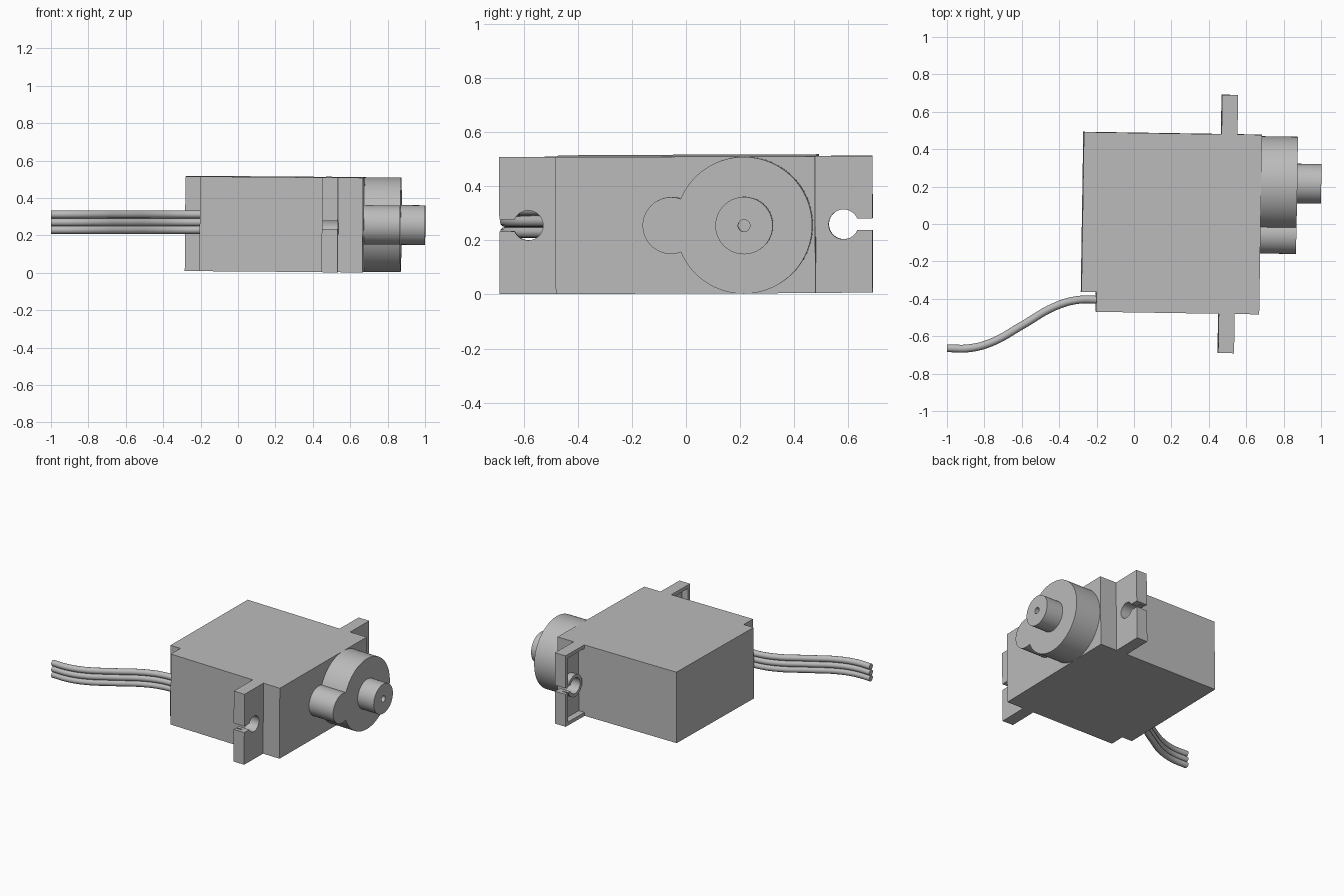
import bpy, bmesh
from math import radians, pi
from mathutils import Matrix, Euler, Vector

cube = bpy.data.objects.get("Cube")
if cube:
    bpy.data.objects.remove(cube)

# The whole device sits very slightly askew
POSE = Matrix.Translation((0.2, 0.005, 0.26)) @ Euler(
    (radians(0.2), radians(0.45), radians(-0.9))).to_matrix().to_4x4()
HALF = 0.253

grey = bpy.data.materials.new("plain_grey")
grey.use_nodes = True
grey.diffuse_color = (0.5, 0.5, 0.5, 1)
grey.node_tree.nodes["Principled BSDF"].inputs["Base Color"].default_value = (0.5, 0.5, 0.5, 1)


def finish(name, bm):
    bmesh.ops.recalc_face_normals(bm, faces=bm.faces[:])
    mesh = bpy.data.meshes.new(name)
    bm.to_mesh(mesh)
    bm.free()
    mesh.materials.append(grey)
    obj = bpy.data.objects.new(name, mesh)
    bpy.context.collection.objects.link(obj)
    obj.matrix_world = POSE
    return obj


def prism(name, outline, z0, z1):
    bm = bmesh.new()
    face = bm.faces.new([bm.verts.new((x, y, z0)) for x, y in outline])
    top = bmesh.ops.extrude_face_region(bm, geom=[face])["geom"]
    bmesh.ops.translate(bm, vec=(0, 0, z1 - z0),
                        verts=[v for v in top if isinstance(v, bmesh.types.BMVert)])
    return finish(name, bm)


def box(name, x0, x1, y0, y1, z0, z1):
    return prism(name, [(x0, y0), (x1, y0), (x1, y1), (x0, y1)], z0, z1)


def rod(name, x0, x1, y, radius, sides=64):
    # Cylinder lying along x
    bm = bmesh.new()
    place = Matrix.Translation(((x0 + x1) / 2, y, 0)) @ Matrix.Rotation(pi / 2, 4, "Y")
    bmesh.ops.create_cone(bm, cap_ends=True, segments=sides, radius1=radius,
                          radius2=radius, depth=x1 - x0, matrix=place)
    return finish(name, bm)


def combine(target, tool, operation):
    # Apply a boolean and discard the tool
    mod = target.modifiers.new("cut", "BOOLEAN")
    mod.object, mod.operation, mod.solver = tool, operation, "EXACT"
    bpy.context.view_layer.objects.active = target
    bpy.ops.object.modifier_apply(modifier=mod.name)
    bpy.data.objects.remove(tool)


def smooth(obj):
    bpy.ops.object.select_all(action="DESELECT")
    obj.select_set(True)
    bpy.context.view_layer.objects.active = obj
    bpy.ops.object.shade_smooth_by_angle(angle=radians(30))


# Case with a notched corner for the cable
prism("case", [(-0.397, -0.48), (0.475, -0.48), (0.475, 0.48), (-0.477, 0.48),
               (-0.477, -0.375), (-0.397, -0.375)], -HALF, HALF)

# Mounting ears: hollow behind, with a bossed and slotted screw hole
for side, name in ((1, "left_ear"), (-1, "right_ear")):
    def span(a, b):
        return sorted((a * side, b * side))
    hole_y = 0.583 * side
    ear = box(name, 0.259, 0.344, *span(0.47, 0.69), -HALF, HALF)
    combine(ear, box("pocket", 0.2, 0.305, *span(0.481, 0.665), -0.228, 0.228), "DIFFERENCE")
    combine(ear, rod("boss", 0.26, 0.32, hole_y, 0.078), "UNION")
    combine(ear, rod("screw_hole", 0.2, 0.4, hole_y, 0.055), "DIFFERENCE")
    combine(ear, box("slot", 0.2, 0.4, *span(0.6, 0.75), -0.022, 0.022), "DIFFERENCE")
    smooth(ear)

# Gear housing: large and small drums joined
housing = rod("gear_housing", 0.465, 0.668, 0.219, 0.253, 96)
combine(housing, rod("small_drum", 0.465, 0.668, -0.05, 0.105), "UNION")
smooth(housing)

# Output shaft with a screw hole
shaft = rod("output_shaft", 0.66, 0.797, 0.222, 0.106)
combine(shaft, rod("shaft_hole", 0.72, 0.85, 0.222, 0.022, 32), "DIFFERENCE")
smooth(shaft)

# Three wires, each swept along the same bend
path = [(-0.19, -0.405), (-0.3, -0.406), (-0.42, -0.44), (-0.6, -0.543),
        (-0.76, -0.632), (-0.88, -0.664), (-1.0, -0.664)]
for name, z in (("lower_wire", 0.229), ("middle_wire", 0.27), ("upper_wire", 0.312)):
    curve = bpy.data.curves.new(name, "CURVE")
    curve.dimensions = "3D"
    curve.bevel_depth = 0.021
    curve.bevel_resolution = 4
    curve.use_fill_caps = True
    spline = curve.splines.new("BEZIER")
    spline.bezier_points.add(len(path) - 1)
    for point, (x, y) in zip(spline.bezier_points, path):
        point.co = (x, y, z)
        point.handle_left_type = point.handle_right_type = "AUTO"
    # Level both ends of the run
    for i, reach in ((0, -0.04), (-1, 0.04)):
        end = spline.bezier_points[i]
        end.handle_left_type = end.handle_right_type = "FREE"
        end.handle_right = end.co + Vector((reach if i == 0 else -reach, 0, 0))
        end.handle_left = end.co - Vector((reach if i == 0 else -reach, 0, 0))
    curve.materials.append(grey)
    wire = bpy.data.objects.new(name, curve)
    bpy.context.collection.objects.link(wire)
